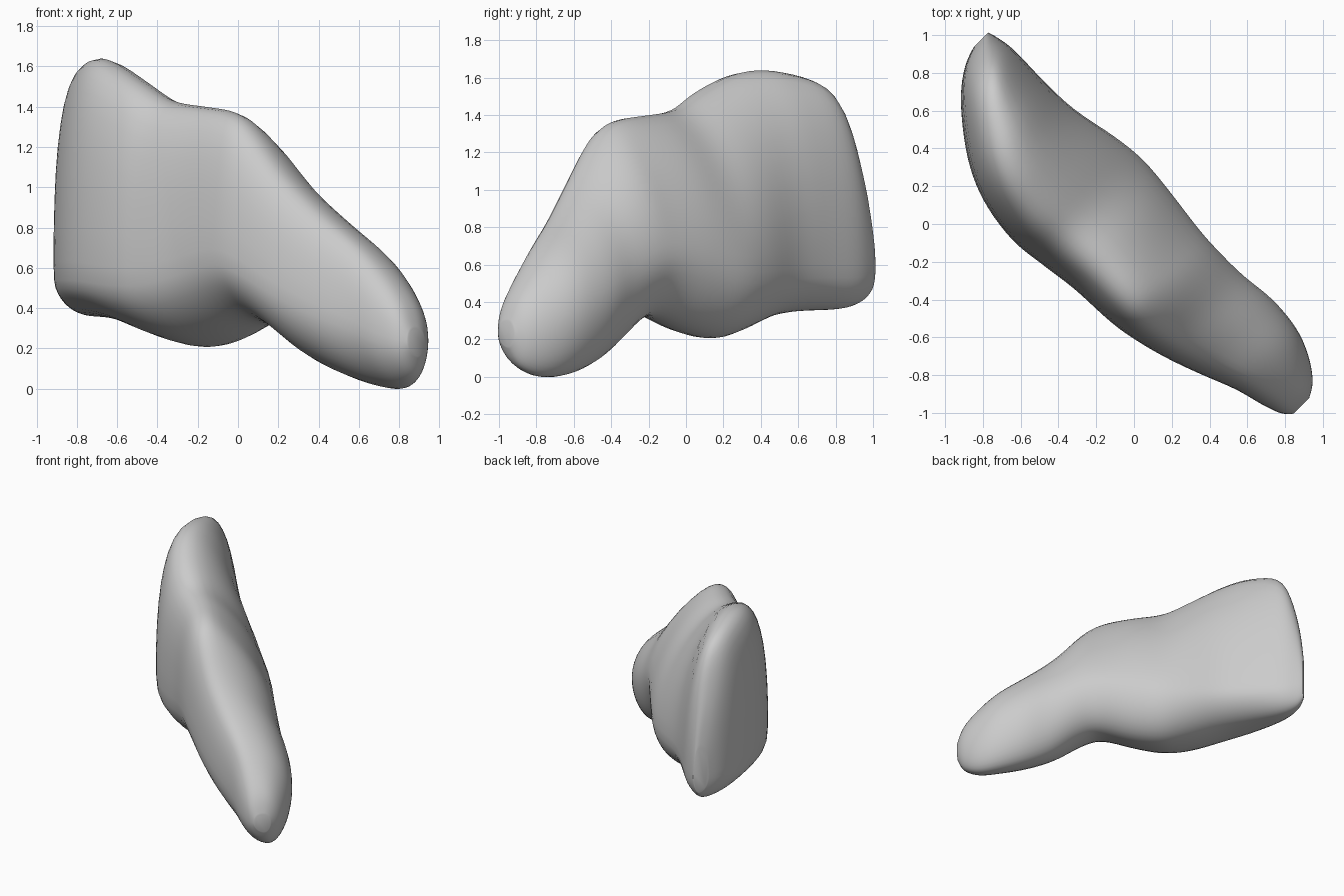
import bpy
import bmesh
import math

cube = bpy.data.objects.get("Cube")
if cube:
    bpy.data.objects.remove(cube)

# Stations along the diagonal axis: along, front side, back side,
# ridge offset, bottom, widest height, top, back slope (over 1 is flatter)
STATIONS = [
    (-1.265, .07, .17, .13, .46, .58, .78, 1),
    (-1.22, -.05, .185, .07, .40, .57, 1.14, 1),
    (-1.1, -.2, .205, 0, .36, .55, 1.53, 1),
    (-.87, -.38, .2, -.14, .35, .55, 1.64, 1),
    (-.65, -.48, .21, -.24, .32, .55, 1.64, 1.1),
    (-.4, -.52, .26, -.28, .24, .54, 1.54, 1.2),
    (-.2, -.5, .28, -.26, .2, .55, 1.44, 1.3),
    (.02, -.47, .26, -.25, .24, .6, 1.41, 1.3),
    (.25, -.46, .23, -.26, .32, .65, 1.38, 1.4),
    (.4, -.44, .22, -.27, .28, .62, 1.29, 1.3),
    (.6, -.39, .22, -.24, .14, .52, 1.06, 1.2),
    (.8, -.32, .24, -.17, .05, .42, .87, 1.1),
    (1, -.24, .22, -.11, 0, .34, .71, 1),
    (1.15, -.2, .16, -.06, 0, .27, .56, 1),
    (1.26, -.16, .08, -.04, .06, .24, .42, 1),
    (1.31, -.11, 0, -.05, .17, .23, .29, 1),
]
STEPS = 5      # smooth steps between stations
QUARTER = 10   # points per quarter of a ring
DIAGONAL = math.sqrt(.5)


def spline(a, b, c, d, t):
    """Catmull-Rom blend between b and c."""
    return b + t / 2 * (c - a + t * (2 * a - 5 * b + 4 * c - d
                                     + t * (3 * (b - c) + d - a)))


def smooth_stations():
    last = len(STATIONS) - 1
    for i in range(last):
        group = [STATIONS[min(max(i + k, 0), last)] for k in (-1, 0, 1, 2)]
        for s in range(STEPS):
            yield [spline(*column, s / STEPS) for column in zip(*group)]
    yield STATIONS[-1]


def ring_points(along, front, back, ridge, bottom, wide, top, slope):
    """Four rounded quarters joining the back, ridge, front and keel."""
    keel = front * .37 + back * .63
    corners = [(back, ridge, top, slope), (front, ridge, top, .75),
               (front, keel, bottom, 1.1), (back, keel, bottom, 1.05)]
    for q, (side, middle, height, power) in enumerate(corners):
        for k in range(QUARTER):
            angle = (q + k / QUARTER) * math.pi / 2
            c = abs(math.cos(angle)) ** power
            s = abs(math.sin(angle)) ** power
            across = middle + (side - middle) * c
            z = wide + (height - wide) * s
            yield ((along + across) * DIAGONAL,
                   (across - along) * DIAGONAL, z)


# Loft the rings into one closed body
bm = bmesh.new()
rings = [[bm.verts.new(p) for p in ring_points(*st)]
         for st in smooth_stations()]
for ring, following in zip(rings, rings[1:]):
    for j in range(len(ring)):
        bm.faces.new((ring[j - 1], ring[j], following[j], following[j - 1]))
bm.faces.new(rings[0])
bm.faces.new(rings[-1])
# Relax slightly so the quarters flow together
for _ in range(4):
    bmesh.ops.smooth_vert(bm, verts=bm.verts, factor=.5,
                          use_axis_x=True, use_axis_y=True, use_axis_z=True)
bmesh.ops.recalc_face_normals(bm, faces=bm.faces)
for face in bm.faces:
    face.smooth = True

mesh = bpy.data.meshes.new("organic_body")
bm.to_mesh(mesh)
bm.free()
body = bpy.data.objects.new("organic_body", mesh)
bpy.context.collection.objects.link(body)

# Plain grey surface
grey = bpy.data.materials.new("plain_grey")
grey.use_nodes = True
colour = (.6, .6, .6, 1)
grey.diffuse_color = colour
grey.node_tree.nodes["Principled BSDF"].inputs["Base Color"].default_value = colour
mesh.materials.append(grey)
